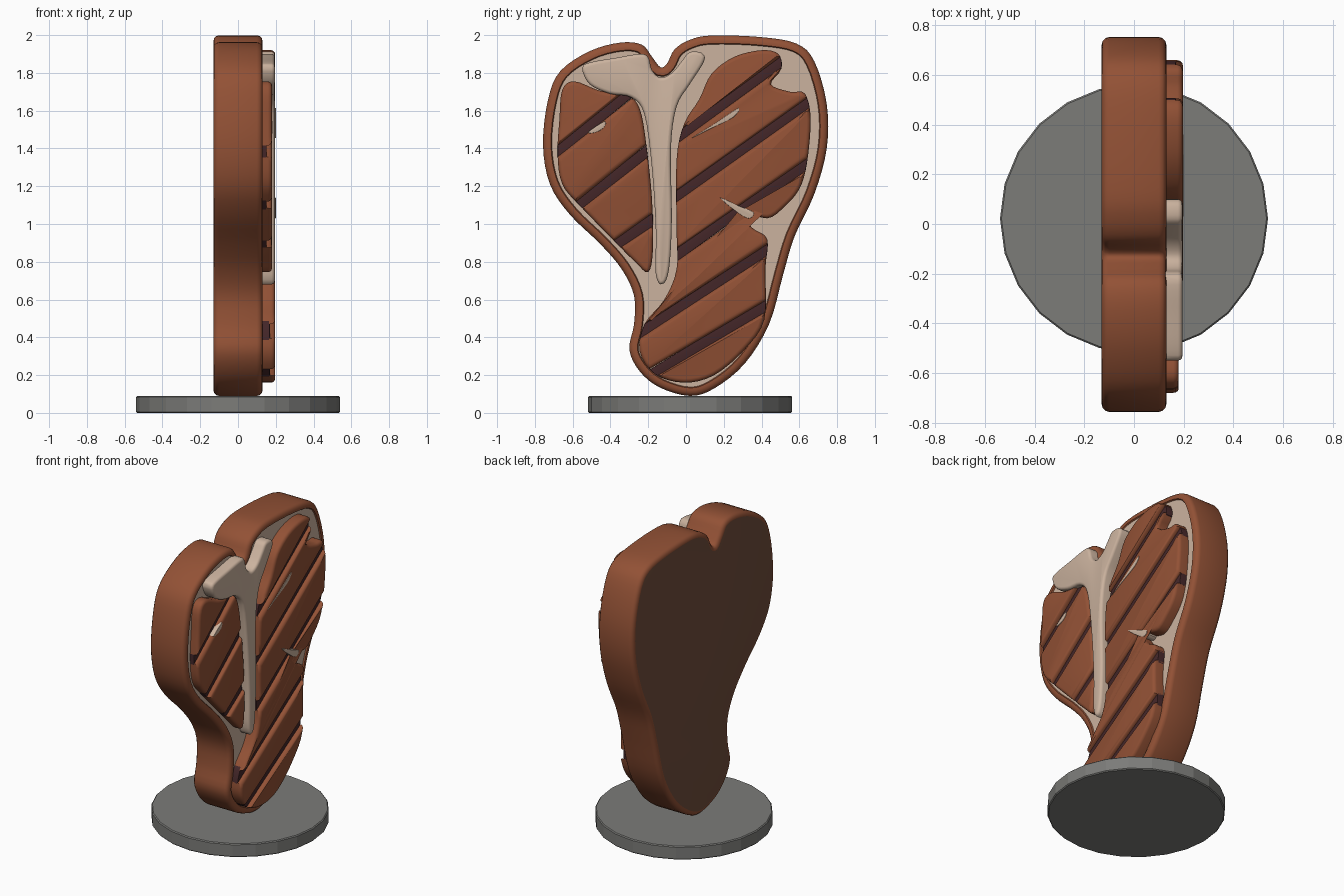
import bpy, math
from mathutils import Vector

if "Cube" in bpy.data.objects:
    bpy.data.objects.remove(bpy.data.objects["Cube"])


def mat(name, rgb):
    m = bpy.data.materials.new(name)
    m.diffuse_color = (*rgb, 1)
    m.use_nodes = True
    m.node_tree.nodes["Principled BSDF"].inputs["Base Color"].default_value = m.diffuse_color
    return m


MEAT = mat("seared_brown", (0.29, 0.083, 0.036))
BACK = mat("dull_brown", (0.165, 0.075, 0.045))
FAT = mat("cream_fat", (0.60, 0.45, 0.345))
CHAR = mat("char_dark", (0.058, 0.02, 0.022))
GREY = mat("stand_grey", (0.2, 0.2, 0.19))


def smooth_loop(pts, n=4):
    """Closed Catmull-Rom curve through (y, z) points."""
    out, k = [], len(pts)
    P = [Vector(p) for p in pts]
    for i in range(k):
        a, b, c, d = P[i - 1], P[i], P[(i + 1) % k], P[(i + 2) % k]
        for j in range(n):
            t = j / n
            out.append(0.5 * (2 * b + (c - a) * t + (2 * a - 5 * b + 4 * c - d) * t * t
                              + (3 * b - a - 3 * c + d) * t ** 3))
    return out


def tidy(pts, gap=0.012):
    out = []
    for p in pts:
        if not out or (p - out[-1]).length > gap:
            out.append(p)
    while len(out) > 3 and (out[0] - out[-1]).length < gap:
        out.pop()
    return out


def inset(pts, d):
    """Move a closed loop inward by d."""
    k = len(pts)
    area = sum(pts[i - 1].x * pts[i].y - pts[i].x * pts[i - 1].y for i in range(k))
    s = 1 if area > 0 else -1
    out = []
    for i in range(k):
        e1 = (pts[i] - pts[i - 1]).normalized()
        e2 = (pts[(i + 1) % k] - pts[i]).normalized()
        n1, n2 = Vector((-e1.y, e1.x)) * s, Vector((-e2.y, e2.x)) * s
        m = n1 + n2
        m = m.normalized() if m.length > 1e-4 else n1
        out.append(pts[i] + m * d / max(0.6, m.dot(n1)))
    return out


def clip(pts, line, sign):
    """Keep the part of a loop above (+1) or below (-1) a slanted line."""
    y0, z0, slope = line
    f = lambda p: sign * (p.y - z0 - slope * (p.x - y0))
    out = []
    for i, q in enumerate(pts):
        p = pts[i - 1]
        a, b = f(p), f(q)
        if (a >= 0) != (b >= 0):
            out.append(p.lerp(q, a / (a - b)))
        if b >= 0:
            out.append(q)
    return out


def loft(name, pts, rings, mats, front=0, back=0, band_mat=None):
    """Stack rings of (inset, x) over an outline and cap both ends."""
    k = len(pts)
    verts, faces, idx = [], [], []
    for d, x in rings:
        verts += [(x, p.x, p.y) for p in inset(pts, d)]
    for r in range(len(rings) - 1):
        for i in range(k):
            j = (i + 1) % k
            faces.append((r * k + i, r * k + j, (r + 1) * k + j, (r + 1) * k + i))
            idx.append((band_mat or {}).get(r, 0))
    faces.append(tuple(reversed(range(k))))
    faces.append(tuple(range(len(verts) - k, len(verts))))
    idx += [back, front]
    area = sum(pts[i - 1].x * pts[i].y - pts[i].x * pts[i - 1].y for i in range(k))
    if area < 0:
        faces = [tuple(reversed(f)) for f in faces]
    me = bpy.data.meshes.new(name)
    me.from_pydata(verts, [], faces)
    for m in mats:
        me.materials.append(m)
    for p, m in zip(me.polygons, idx):
        p.material_index = m
    ob = bpy.data.objects.new(name, me)
    bpy.context.collection.objects.link(ob)
    bpy.ops.object.select_all(action='DESELECT')
    ob.select_set(True)
    bpy.context.view_layer.objects.active = ob
    bpy.ops.object.shade_smooth_by_angle(angle=math.radians(40))
    return ob


def rounded(r, x, side, n=3):
    """Rounded edge rings rising to height x."""
    a = [i / n * math.pi / 2 for i in range(n + 1)]
    return [(r * (1 - math.cos(t)), x - side * r * (1 - math.sin(t))) for t in a]


def raised(name, pts, height, r, m):
    pts = tidy(pts)
    if len(pts) > 2:
        loft(name, pts, [(0, 0.10)] + rounded(r, height, 1), [m])


# Steak slab with a browned rim, fat face in front and dull back
outline = smooth_loop([
    (-.135, 1.83), (-.10, 1.85), (-.06, 1.925), (.02, 1.975), (.135, 1.998), (.39, 1.99),
    (.585, 1.955), (.68, 1.86), (.745, 1.635), (.745, 1.40), (.68, 1.16), (.575, .935),
    (.515, .735), (.44, .47), (.31, .26), (.15, .13), (.02, .09), (-.14, .135),
    (-.245, .22), (-.30, .335), (-.275, .47), (-.275, .62), (-.34, .76), (-.455, .895),
    (-.615, 1.05), (-.72, 1.21), (-.757, 1.42), (-.73, 1.66), (-.665, 1.81),
    (-.51, 1.915), (-.35, 1.96), (-.235, 1.95), (-.18, 1.885)])
rings = rounded(0.03, -0.13, -1)[::-1] + rounded(0.03, 0.13, 1) + [(0.042, 0.13), (0.047, 0.122)]
loft("steak_slab", outline, rings, [MEAT, BACK, FAT], front=2, back=1)

# T-shaped bone
bone = smooth_loop([
    (-.55, 1.825), (-.51, 1.855), (-.37, 1.88), (-.245, 1.9), (-.2, 1.885), (-.18, 1.815),
    (-.135, 1.775), (-.075, 1.8), (-.02, 1.865), (.02, 1.91), (.085, 1.905), (.095, 1.86),
    (.02, 1.74), (-.05, 1.62), (-.08, 1.4), (-.075, 1.025), (-.09, .76), (-.125, .68),
    (-.16, .735), (-.16, .97), (-.18, 1.29), (-.22, 1.58), (-.29, 1.67), (-.405, 1.69),
    (-.51, 1.74)])
raised("bone", bone, 0.195, 0.018, FAT)

# Meat muscles, split into panels by charred grill stripes
right_muscle = smooth_loop([
    (.255, 1.885), (.40, 1.92), (.49, 1.9), (.505, 1.82), (.45, 1.74), (.55, 1.70),
    (.63, 1.69), (.66, 1.555), (.64, 1.32), (.60, 1.185), (.52, 1.09), (.43, 1.03),
    (.30, 1.065), (.35, .98), (.43, .92), (.42, .76), (.415, .495), (.31, .335),
    (.15, .2), (-.01, .16), (-.165, .205), (-.245, .325), (-.22, .47), (-.115, .6),
    (-.05, .76), (-.05, .97), (-.05, 1.34), (-.01, 1.53), (.07, 1.66), (.135, 1.795)])
left_muscle = smooth_loop([
    (-.655, 1.71), (-.59, 1.755), (-.455, 1.705), (-.31, 1.68), (-.245, 1.61),
    (-.21, 1.42), (-.18, 1.13), (-.175, .865), (-.2, .745), (-.27, .80), (-.39, .92),
    (-.56, 1.095), (-.655, 1.21), (-.68, 1.37), (-.67, 1.555)])
right_stripes = [(-.02, 1.475, .73), (-.045, 1.15, .71), (-.035, .85, .69),
                 (-.22, .44, .65), (-.18, .21, .59)]
left_stripes = [(-.68, 1.385, .79), (-.56, 1.105, .78), (-.37, .89, .66)]


def shift(line, dz):
    return (line[0], line[1] + dz, line[2])


def grilled(side, muscle, stripes, height):
    half = 0.03
    for i in range(len(stripes) + 1):
        panel = muscle
        if i > 0:
            panel = clip(panel, shift(stripes[i - 1], -half), -1)
        if i < len(stripes):
            panel = clip(panel, shift(stripes[i], half), 1)
            mark = clip(clip(muscle, shift(stripes[i], half + .01), -1),
                        shift(stripes[i], -half - .01), 1)
            raised(f"{side}_grill_mark_{i + 1}", mark, height - 0.028, 0.004, CHAR)
        raised(f"{side}_meat_panel_{i + 1}", panel, height, 0.022, MEAT)


grilled("right", right_muscle, right_stripes, 0.197)
grilled("left", left_muscle, left_stripes, 0.18)

# Thin fat streaks in the meat
streaks = [
    (0.200, [(.03, 1.455), (.15, 1.53), (.28, 1.615), (.25, 1.565), (.13, 1.505)]),
    (0.183, [(-.52, 1.485), (-.43, 1.545), (-.435, 1.51), (-.48, 1.485)]),
    (0.200, [(.18, 1.14), (.27, 1.10), (.36, 1.06), (.33, 1.03), (.26, 1.07)])]
for i, (h, pts) in enumerate(streaks):
    raised(f"fat_streak_{i + 1}", smooth_loop(pts), h, 0.002, FAT)

# Round stand
bpy.ops.mesh.primitive_cylinder_add(vertices=24, radius=0.54, depth=0.09,
                                    location=(0, 0.022, 0.045), rotation=(0, 0, 0))
stand = bpy.context.object
stand.name = "stand"
stand.data.materials.append(GREY)
bev = stand.modifiers.new("soft_edge", 'BEVEL')
bev.width = 0.006
bev.segments = 1
